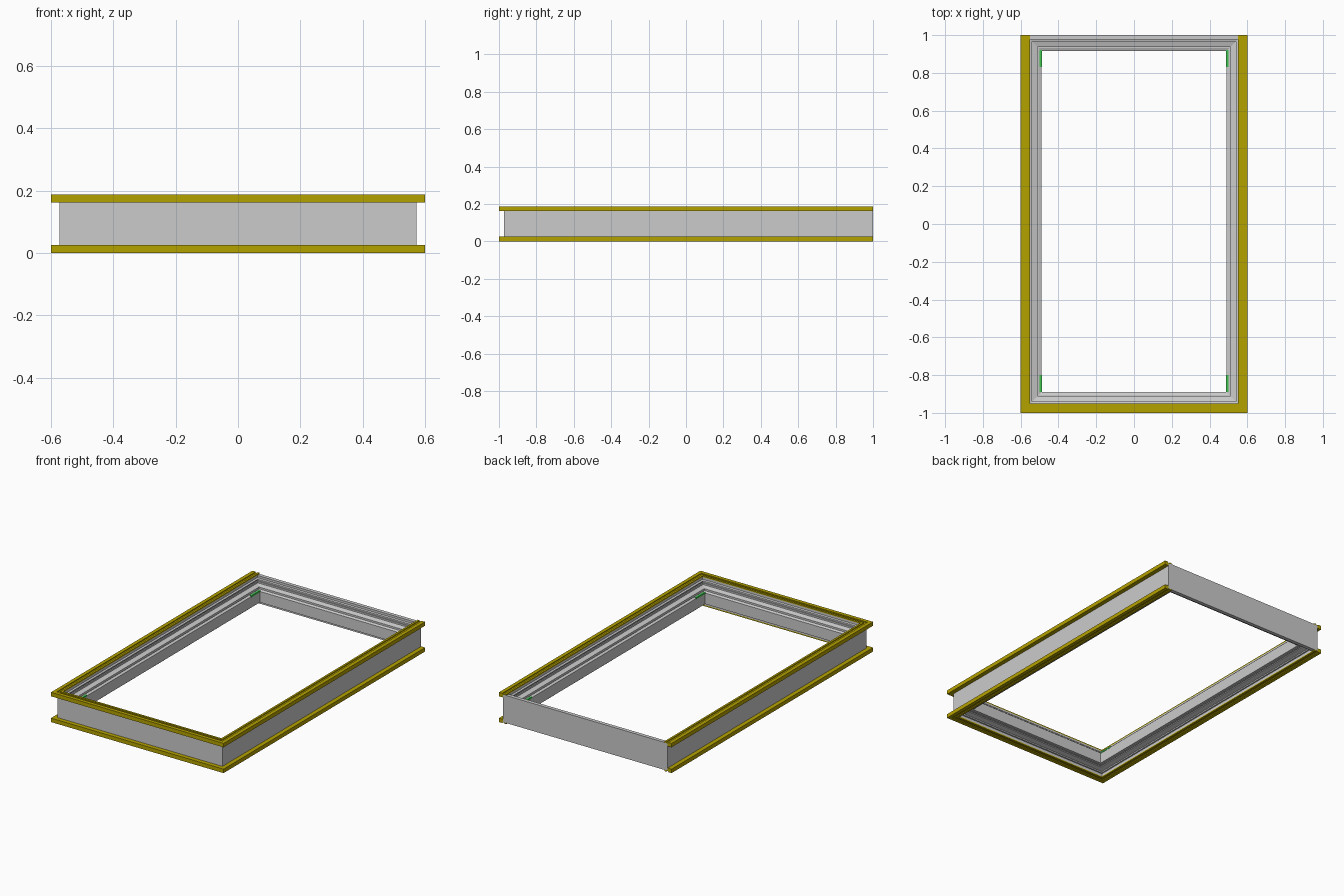
import bpy, bmesh

if "Cube" in bpy.data.objects:
    bpy.data.objects.remove(bpy.data.objects["Cube"])

H = 0.187


def material(name, color):
    m = bpy.data.materials.new(name)
    m.diffuse_color = color
    m.use_nodes = True
    m.node_tree.nodes["Principled BSDF"].inputs["Base Color"].default_value = m.diffuse_color
    return m


yellow = material("yellow", (0.46, 0.36, 0.0, 1))
green = material("green", (0.05, 0.55, 0.08, 1))


def finish(bm, name, mat=None):
    bmesh.ops.recalc_face_normals(bm, faces=bm.faces[:])
    mesh = bpy.data.meshes.new(name)
    bm.to_mesh(mesh)
    bm.free()
    obj = bpy.data.objects.new(name, mesh)
    bpy.context.collection.objects.link(obj)
    if mat:
        mesh.materials.append(mat)
    return obj


def sweep(name, profile, stations, closed, mat=None):
    """Sweep (inset, height) points through mitred (x, y, dx, dy) stations."""
    bm = bmesh.new()
    rings = [[bm.verts.new((x + dx * d, y + dy * d, z)) for d, z in profile]
             for x, y, dx, dy in stations]
    n = len(profile)
    for i in range(len(rings) - (0 if closed else 1)):
        a, b = rings[i], rings[(i + 1) % len(rings)]
        for j in range(n):
            k = (j + 1) % n
            bm.faces.new((a[j], a[k], b[k], b[j]))
    if not closed:
        bm.faces.new(rings[0])
        bm.faces.new(rings[-1])
    return finish(bm, name, mat)


X, Y0, Y1 = 0.573, -0.973, 1.0

# Stepped grey frame, mitred at all four corners
frame_profile = [
    (0, 0.007), (0.023, 0.007), (0.023, 0.024), (0.032, 0.024),
    (0.032, 0.032), (0.060, 0.040), (0.060, 0.046), (0.066, 0.046),
    (0.066, 0.049), (0.083, 0.049),
    (0.083, 0.118), (0.068, 0.124), (0.068, 0.116), (0.062, 0.116),
    (0.062, 0.132), (0.034, 0.140), (0.034, 0.150), (0.028, 0.150),
    (0.028, 0.156), (0.034, 0.156), (0.034, 0.163), (0.023, 0.166),
    (0.023, 0.180), (0, 0.180)]
sweep("window_frame", frame_profile,
      [(-X, Y0, 1, 1), (X, Y0, -1, 1), (X, Y1, -1, -1), (-X, Y1, 1, -1)], True)

# Yellow edge trims run around three sides and end flush with the back
trim_profile = [
    (-0.027, 0.162), (-0.027, H), (-0.004, H), (-0.004, H - 0.005),
    (0.010, H - 0.005), (0.010, H), (0.023, H), (0.023, 0.178),
    (0, 0.178), (0, 0.162)]
trim_path = [(-X, Y1, 1, 0), (-X, Y0, 1, 1), (X, Y0, -1, 1), (X, Y1, -1, 0)]
sweep("top_trim", trim_profile, trim_path, False, yellow)
sweep("bottom_trim", [(d, H - z) for d, z in trim_profile], trim_path, False, yellow)

# Green seal pieces at the inner corners
for side, sx in (("left", -1), ("right", 1)):
    for end, y in (("front", -0.845), ("back", 0.875)):
        bm = bmesh.new()
        bmesh.ops.create_cube(bm, size=1)
        for v in bm.verts:
            v.co = (v.co.x * 0.012 + sx * 0.494, v.co.y * 0.09 + y, v.co.z * 0.010 + 0.119)
        finish(bm, f"{side}_{end}_seal", green)
